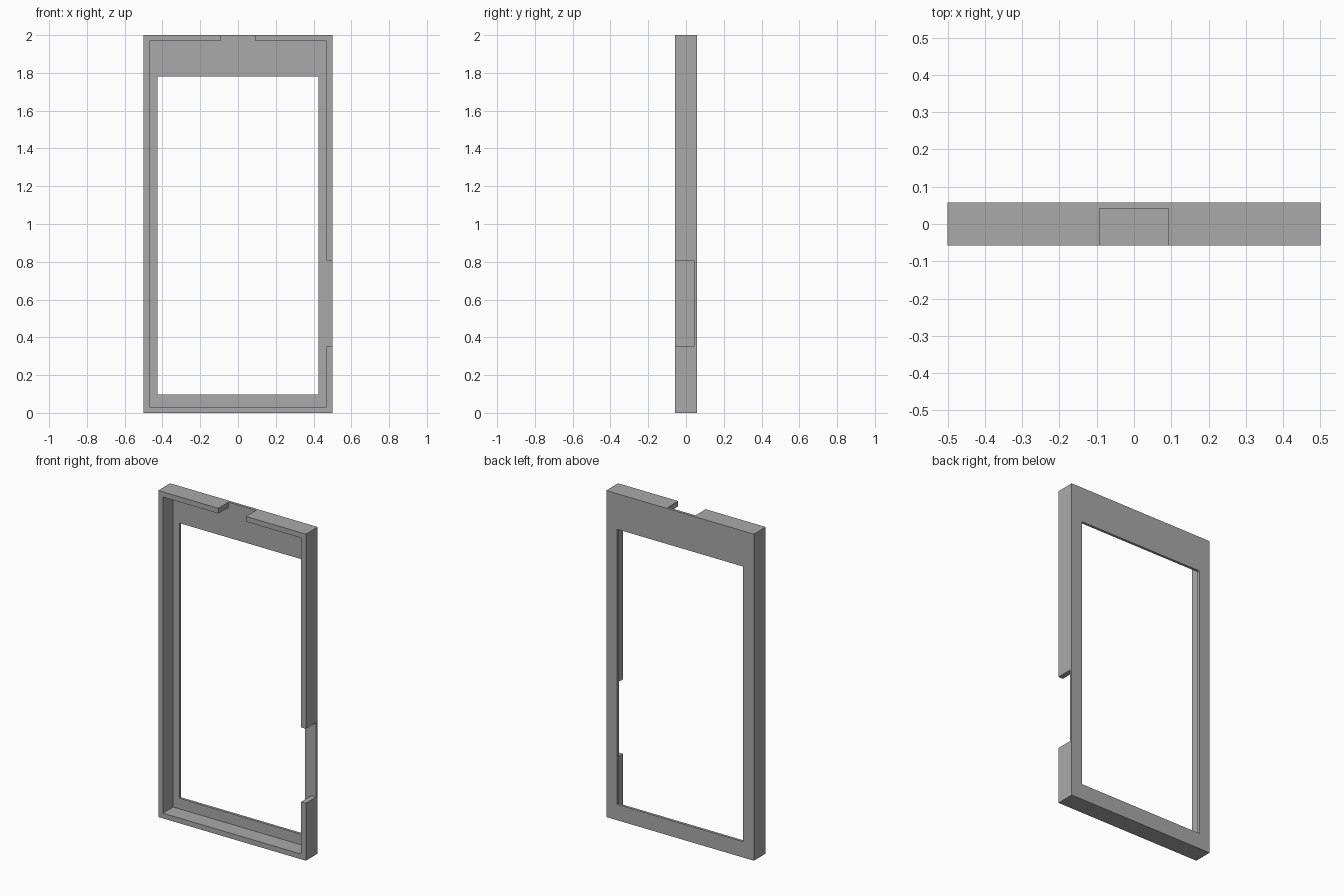
import bpy
import bmesh
from mathutils import Vector

if "Cube" in bpy.data.objects:
    bpy.data.objects.remove(bpy.data.objects["Cube"], do_unlink=True)

HALF_W, HALF_D, HEIGHT = 0.5, 0.0575, 2.0
WALL = 0.032            # rim wall thickness
PLATE_Y = 0.0415        # front surface of the thin back plate
OVER = 0.1              # how far cutters overshoot the body


def box(name, low, high):
    """Axis-aligned box between two corners."""
    low, high = Vector(low), Vector(high)
    bm = bmesh.new()
    bmesh.ops.create_cube(bm, size=1)
    bmesh.ops.scale(bm, vec=high - low, verts=bm.verts)
    bmesh.ops.translate(bm, vec=(low + high) / 2, verts=bm.verts)
    mesh = bpy.data.meshes.new(name)
    bm.to_mesh(mesh)
    bm.free()
    obj = bpy.data.objects.new(name, mesh)
    bpy.context.collection.objects.link(obj)
    return obj


def cut(body, name, low, high):
    """Subtract a box from the body and discard the cutter."""
    cutter = box(name, low, high)
    cutter.hide_render = True
    mod = body.modifiers.new(name, 'BOOLEAN')
    mod.operation = 'DIFFERENCE'
    mod.solver = 'EXACT'
    mod.object = cutter
    bpy.context.view_layer.objects.active = body
    bpy.ops.object.modifier_apply(modifier=mod.name)
    bpy.data.objects.remove(cutter, do_unlink=True)


# Solid slab
frame = box("bezel_frame", (-HALF_W, -HALF_D, 0), (HALF_W, HALF_D, HEIGHT))
front = -HALF_D - OVER

# Shallow tray opening to the front
cut(frame, "tray_cutter", (WALL - HALF_W, front, WALL),
    (HALF_W - WALL, PLATE_Y, HEIGHT - WALL))

# Window through the back plate
cut(frame, "window_cutter", (-0.426, front, 0.097),
    (0.426, HALF_D + OVER, 1.782))

# Gap in the top wall
cut(frame, "top_gap_cutter", (-0.093, front, HEIGHT - WALL - OVER),
    (0.093, PLATE_Y, HEIGHT + OVER))

# Gap in the left side wall
cut(frame, "side_gap_cutter", (HALF_W - WALL - 0.02, front, 0.352),
    (HALF_W + OVER, PLATE_Y, 0.808))

# Tidy coplanar faces
bm = bmesh.new()
bm.from_mesh(frame.data)
bmesh.ops.remove_doubles(bm, verts=bm.verts, dist=0.0001)
bmesh.ops.dissolve_limit(bm, angle_limit=0.01, verts=bm.verts, edges=bm.edges)
bm.to_mesh(frame.data)
bm.free()

# Plain grey plastic
grey = bpy.data.materials.new("plain_grey")
grey.use_nodes = True
colour = (0.4, 0.4, 0.4, 1)
grey.diffuse_color = colour
grey.node_tree.nodes["Principled BSDF"].inputs["Base Color"].default_value = colour
frame.data.materials.clear()
frame.data.materials.append(grey)
